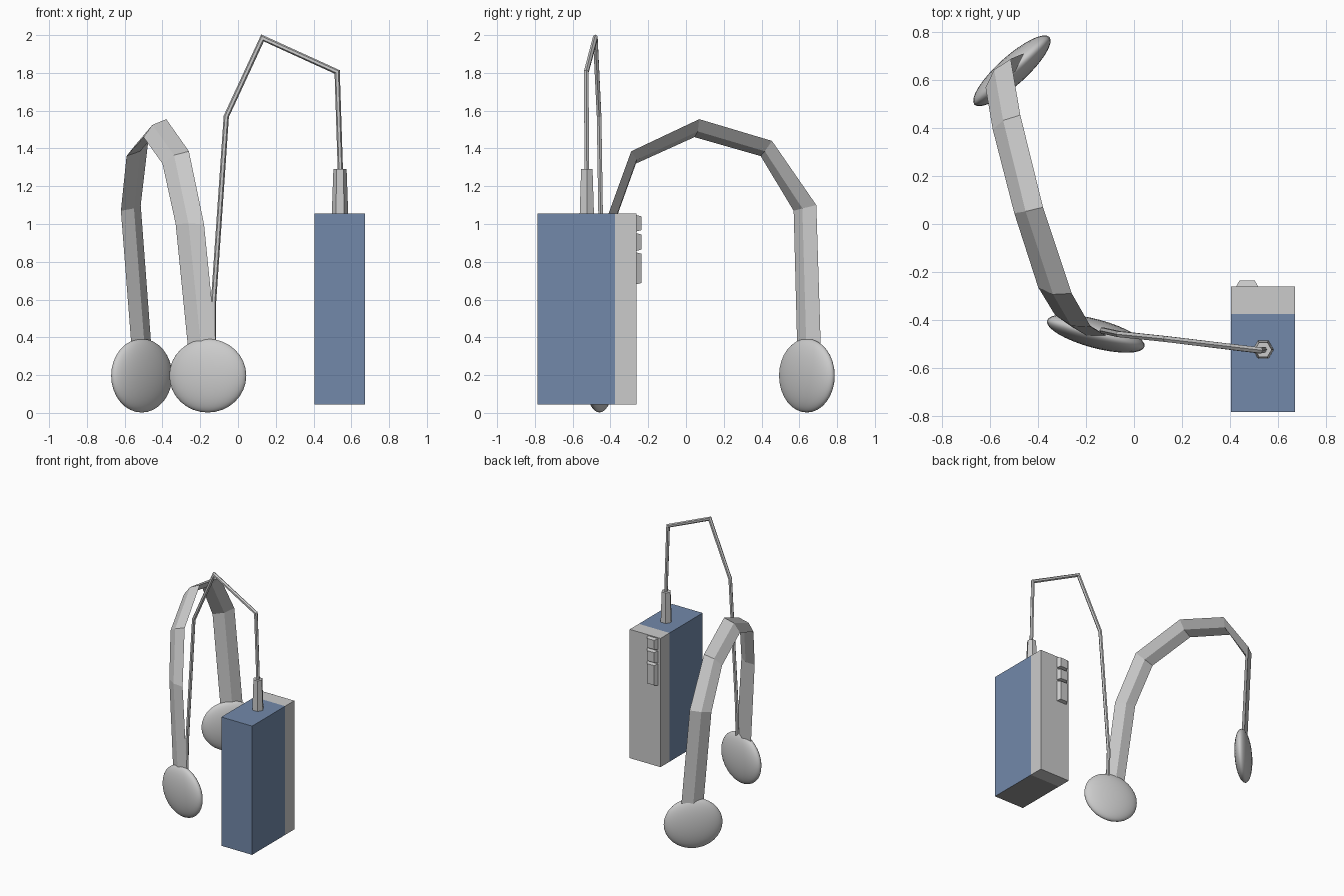
import bpy, bmesh, math
from mathutils import Vector

if "Cube" in bpy.data.objects:
    bpy.data.objects.remove(bpy.data.objects["Cube"])


def finish(name, bm):
    bmesh.ops.recalc_face_normals(bm, faces=bm.faces)
    me = bpy.data.meshes.new(name)
    bm.to_mesh(me)
    bm.free()
    ob = bpy.data.objects.new(name, me)
    bpy.context.collection.objects.link(ob)
    return ob


def loft(name, rings):
    """Skin a list of equal-sized point rings and cap both ends."""
    bm = bmesh.new()
    vs = [[bm.verts.new(p) for p in r] for r in rings]
    n = len(vs[0])
    for a, b in zip(vs, vs[1:]):
        for i in range(n):
            j = (i + 1) % n
            bm.faces.new((a[i], a[j], b[j], b[i]))
    bm.faces.new(vs[0])
    bm.faces.new(vs[-1])
    return finish(name, bm)


def box(name, lo, hi):
    rings = [[(lo[0], lo[1], z), (hi[0], lo[1], z), (hi[0], hi[1], z), (lo[0], hi[1], z)]
             for z in (lo[2], hi[2])]
    return loft(name, rings)


def tube(name, path, radii, sides=6):
    pts = [Vector(p) for p in path]
    rings = []
    for i, p in enumerate(pts):
        t_in = (p - pts[max(i - 1, 0)]).normalized()
        t_out = (pts[min(i + 1, len(pts) - 1)] - p).normalized()
        t = (t_in + t_out).normalized()
        u = Vector((0, 1, 0)).cross(t).normalized()
        v = t.cross(u)
        # widen across the bend so the tube keeps its thickness
        k = 1 / max(t.dot(t_out if t_out.length else t_in), 0.5)
        rings.append([p + radii[i] * (u * k * math.cos(a) + v * math.sin(a))
                      for a in (2 * math.pi * s / sides for s in range(sides))])
    return loft(name, rings)


# Player: blue case with grey underside, and grey back panel
blue = bpy.data.materials.new("case_blue")
blue.diffuse_color = (0.17, 0.25, 0.40, 1)
blue.use_nodes = True
blue.node_tree.nodes["Principled BSDF"].inputs["Base Color"].default_value = blue.diffuse_color
grey = bpy.data.materials.new("case_grey")
grey.diffuse_color = (0.3, 0.3, 0.3, 1)
grey.use_nodes = True
grey.node_tree.nodes["Principled BSDF"].inputs["Base Color"].default_value = grey.diffuse_color
case = box("player_case", (0.405, -0.785, 0.045), (0.672, -0.375, 1.055))
case.data.materials.append(blue)
case.data.materials.append(grey)
for f in case.data.polygons:
    if f.normal.z < -0.9:
        f.material_index = 1
box("player_back_panel", (0.405, -0.375, 0.045), (0.672, -0.262, 1.055))

# Bevelled control buttons
for i, (z0, z1) in enumerate(((0.68, 0.85), (0.857, 0.952), (0.96, 1.048))):
    rings = [[(0.425 + d, y, z0 + d / 2), (0.52 - d, y, z0 + d / 2),
              (0.52 - d, y, z1 - d / 2), (0.425 + d, y, z1 - d / 2)]
             for y, d in ((-0.265, 0), (-0.235, 0.016))]
    loft(f"button_{i + 1}", rings)

# Plug and cable
tube("plug", [(0.54, -0.525, 1.04), (0.54, -0.525, 1.29)], [0.044, 0.035])
cable = [(0.543, -0.525, 1.25), (0.525, -0.528, 1.805), (0.13, -0.48, 1.985),
         (-0.062, -0.46, 1.57), (-0.13, -0.445, 0.58), (-0.13, -0.45, 0.33)]
tube("cable", cable, [0.014] * len(cable))

# Headband: twisting flat strip given by its two edges
edges = [((-0.26, -0.43, 0.30), (-0.11, -0.47, 0.30)),
         ((-0.33, -0.38, 1.00), (-0.18, -0.43, 1.00)),
         ((-0.40, -0.265, 1.32), (-0.26, -0.29, 1.385)),
         ((-0.50, 0.045, 1.46), (-0.38, 0.07, 1.555)),
         ((-0.59, 0.395, 1.36), (-0.475, 0.455, 1.44)),
         ((-0.62, 0.57, 1.07), (-0.515, 0.69, 1.10)),
         ((-0.56, 0.59, 0.30), (-0.455, 0.715, 0.30))]
mids = [(Vector(a) + Vector(b)) / 2 for a, b in edges]
rings = []
for i, (a, b) in enumerate(edges):
    a, b = Vector(a), Vector(b)
    t = mids[min(i + 1, len(mids) - 1)] - mids[max(i - 1, 0)]
    n = (b - a).cross(t).normalized() * 0.022
    rings.append([a, mids[i] + n, b, mids[i] - n])
loft("headband", rings)

# Ear pads: flattened smooth discs
for name, loc, ang in (("ear_pad_front", (-0.16, -0.458, 0.197), -15),
                       ("ear_pad_back", (-0.51, 0.64, 0.197), 42)):
    bpy.ops.mesh.primitive_uv_sphere_add(segments=32, ring_count=16, location=loc,
                                         rotation=(0, 0, math.radians(ang)))
    pad = bpy.context.object
    pad.name = name
    pad.scale = (0.211, 0.06, 0.195)
    bpy.ops.object.shade_smooth()
